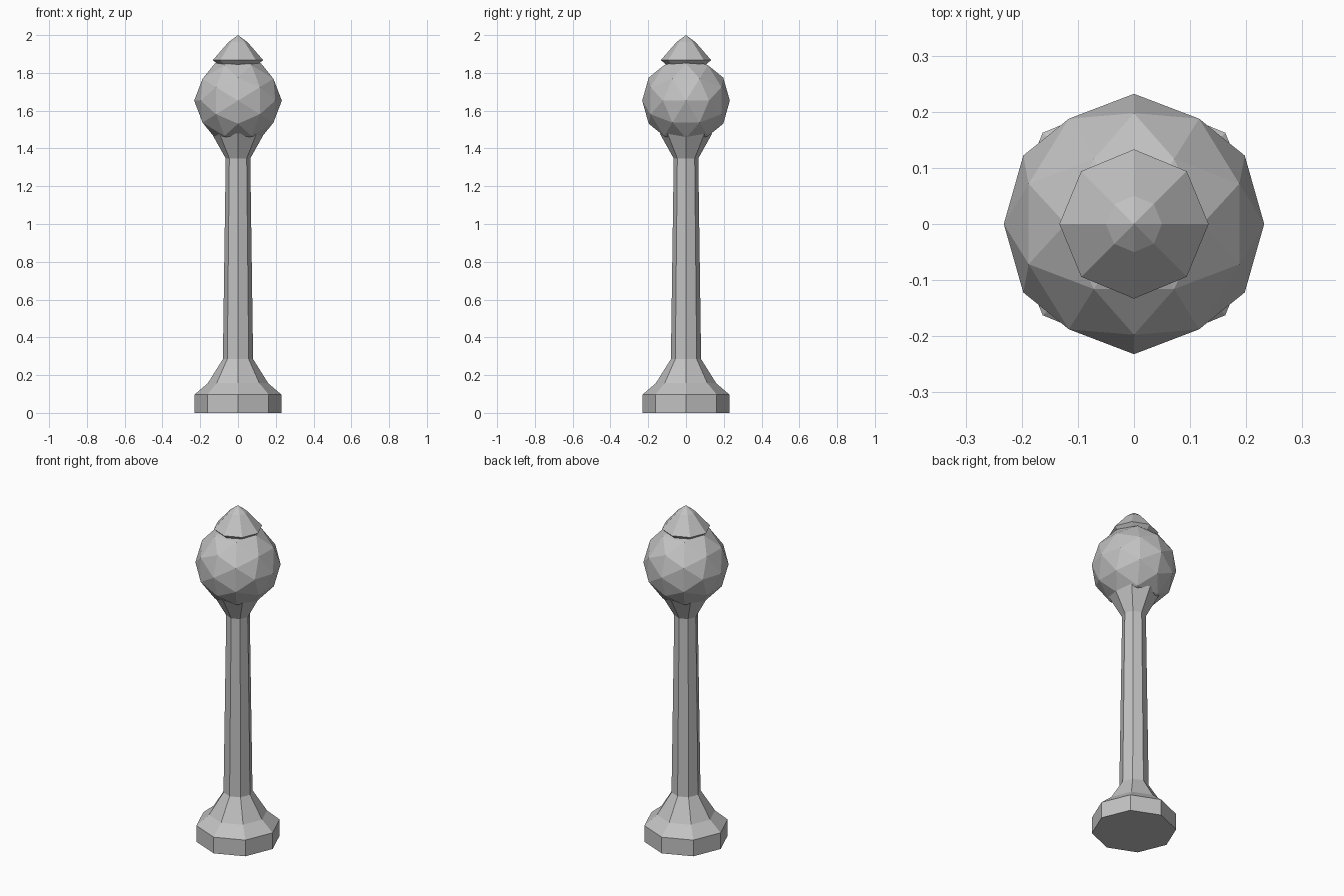
import bpy, bmesh, math
from mathutils import Vector

SIDES = 8

old = bpy.data.objects.get("Cube")
if old:
    bpy.data.objects.remove(old, do_unlink=True)

# Single stone colour
stone = bpy.data.materials.new("grey_stone")
stone.use_nodes = True
grey = (0.54, 0.54, 0.54, 1.0)
stone.diffuse_color = grey
stone.node_tree.nodes["Principled BSDF"].inputs["Base Color"].default_value = grey


def finish(bm, name):
    """Turn a bmesh into a flat-shaded object."""
    bmesh.ops.recalc_face_normals(bm, faces=bm.faces)
    mesh = bpy.data.meshes.new(name)
    bm.to_mesh(mesh)
    bm.free()
    mesh.materials.append(stone)
    obj = bpy.data.objects.new(name, mesh)
    bpy.context.collection.objects.link(obj)
    return obj


def turned(name, profile):
    """Octagonal turned part from (radius, height) pairs, corners on the axes."""
    bm = bmesh.new()
    rings = []
    for r, z in profile:
        if r == 0:
            rings.append([bm.verts.new((0, 0, z))] * SIDES)
        else:
            angles = [math.tau * i / SIDES for i in range(SIDES)]
            rings.append([bm.verts.new((r * math.cos(a), r * math.sin(a), z)) for a in angles])
    for low, high in zip(rings, rings[1:]):
        for i in range(SIDES):
            j = (i + 1) % SIDES
            corners = [low[i], low[j], high[j], high[i]]
            bm.faces.new(list(dict.fromkeys(corners)))
    for ring in (rings[0], rings[-1]):
        if ring[0] is not ring[1]:
            bm.faces.new(ring)
    return finish(bm, name)


def faceted_ball(name, radius, height):
    """Icosahedron split once, with its edge midpoints on the main axes."""
    bm = bmesh.new()
    phi = (1 + math.sqrt(5)) / 2
    for a in (-phi, phi):
        for b in (-1, 1):
            for co in ((a, b, 0), (0, a, b), (b, 0, a)):
                bm.verts.new(co)
    bmesh.ops.convex_hull(bm, input=bm.verts)
    bmesh.ops.subdivide_edges(bm, edges=bm.edges[:], cuts=1, use_grid_fill=True)
    for v in bm.verts:
        v.co = v.co.normalized() * radius + Vector((0, 0, height))
    return finish(bm, name)


# Plinth, foot, tapered shaft and flared neck
turned("plinth", [(0.23, 0), (0.23, 0.097), (0.16, 0.157)])
turned("shaft", [(0.16, 0.157), (0.08, 0.285), (0.065, 1.347), (0.138, 1.478)])

# Lamp globe
faceted_ball("globe", 0.232, 1.653)

# Pointed cap with an undercut rim
turned("cap", [(0.10, 1.838), (0.133, 1.868), (0.05, 1.963), (0, 2.0)])
